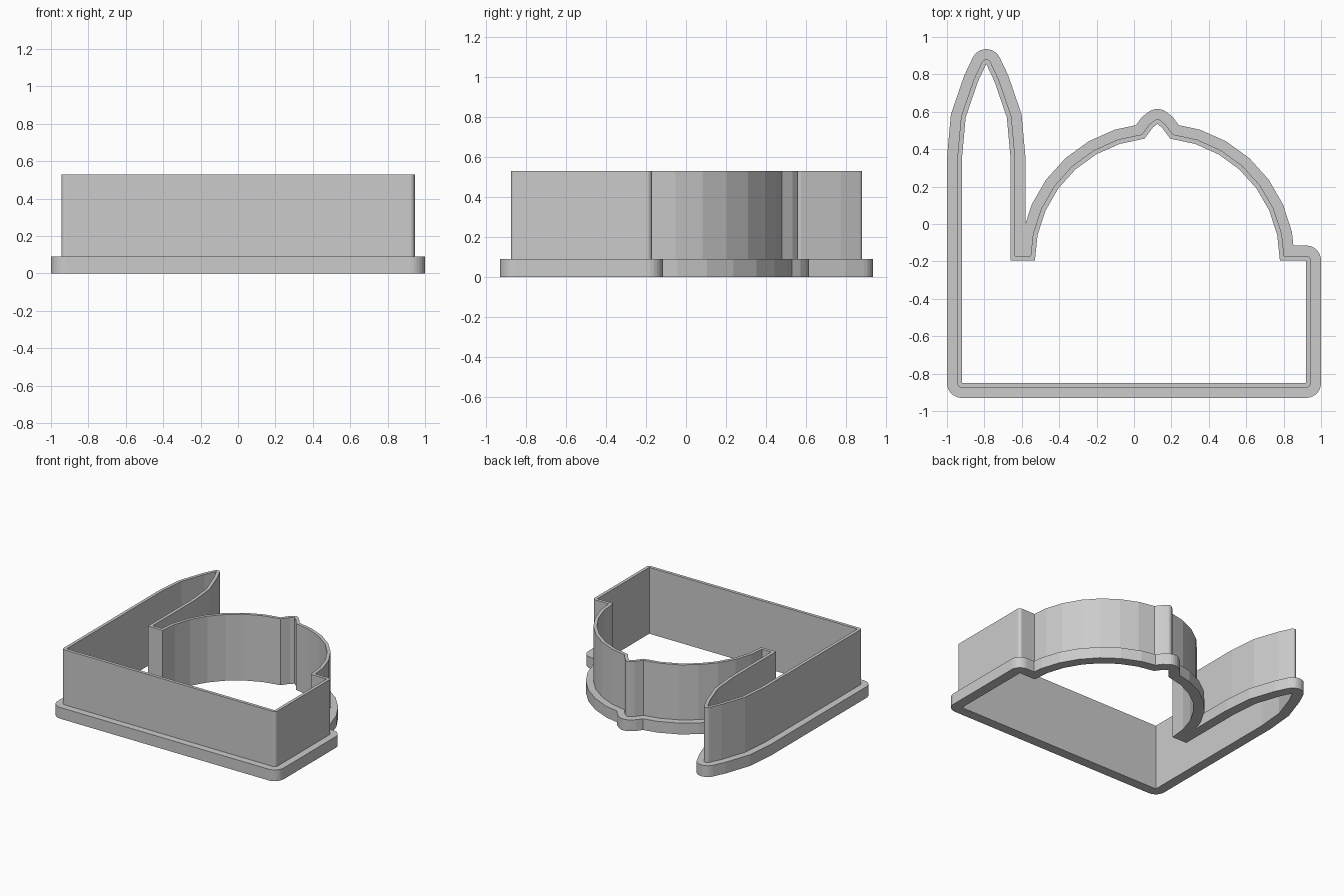
import bpy
import bmesh
from math import radians, cos, sin, ceil
from mathutils import Vector, Matrix
from mathutils.geometry import intersect_line_line_2d

cube = bpy.data.objects.get("Cube")
if cube:
    bpy.data.objects.remove(cube, do_unlink=True)

BASE_H, TOTAL_H = 0.09, 0.53
WALL, FLANGE = 0.025, 0.08
LEFT, RIGHT, BOTTOM, LEDGE = -0.92, 0.92, -0.85, -0.195
DOME_X, DOME_R = 0.125, 0.655
SPIRE_X = -0.79


def symmetric(half, axis):
    """Mirror the right half of an outline, which ends on the axis."""
    return half + [(2 * axis - x, y) for x, y in reversed(half[:-1])]


def offset(points, r):
    """Grow a counter-clockwise outline by r, rounding its outer corners."""
    out = []
    for i, p in enumerate(points):
        d0 = (p - points[i - 1]).normalized()
        d1 = (points[(i + 1) % len(points)] - p).normalized()
        n0, n1 = Vector((d0.y, -d0.x)), Vector((d1.y, -d1.x))
        turn = -d0.angle_signed(d1)
        if turn > radians(20):
            steps = ceil(turn / radians(15))
            out += [p + r * (Matrix.Rotation(turn * k / steps, 2) @ n0)
                    for k in range(steps + 1)]
        else:
            out.append(p + (n0 + n1) * r / (1 + n0.dot(n1)))
    return trim(out)


def trim(points):
    """Cut away the loop where a grown outline crosses itself."""
    n = len(points)
    for i in range(n):
        for j in range(i + 2, n):
            if (j + 1) % n == i:
                continue
            hit = intersect_line_line_2d(points[i], points[i + 1],
                                         points[j], points[(j + 1) % n])
            if hit:
                return trim(points[:i + 1] + [hit] + points[j + 1:])
    return points


# Inner outline: box, dome with a small finial, and a tall pointed tower
dome = [(DOME_X + DOME_R * cos(radians(a)), LEDGE + DOME_R * sin(radians(a)))
        for a in range(0, 85, 12)]
dome += [(DOME_X + 0.025, 0.515), (DOME_X, 0.535)]
tower = [(-0.66, LEDGE), (-0.66, 0.35), (-0.68, 0.57), (-0.747, 0.765),
         (SPIRE_X, 0.855)]
tower = symmetric(tower, SPIRE_X)[:-1]
outline = [(LEFT, BOTTOM), (RIGHT, BOTTOM), (RIGHT, LEDGE)]
outline += symmetric(dome, DOME_X) + tower
inner = [Vector(p) for p in outline]
wall, flange = offset(inner, WALL), offset(inner, FLANGE)

bm = bmesh.new()


def ring(points, z):
    verts = [bm.verts.new((p.x, p.y, z)) for p in points]
    edges = [bm.edges.new((v, verts[(i + 1) % len(verts)]))
             for i, v in enumerate(verts)]
    return verts, edges


def sides(points, low, high):
    """Vertical band; returns its bottom and top edges."""
    (a, ea), (b, eb) = ring(points, low), ring(points, high)
    for i in range(len(a)):
        j = (i + 1) % len(a)
        bm.faces.new((a[i], a[j], b[j], b[i]))
    return ea, eb


# Vertical faces, then the flat underside, step and rim
inner_low, inner_high = sides(inner, 0, TOTAL_H)
wall_low, wall_high = sides(wall, BASE_H, TOTAL_H)
flange_low, flange_high = sides(flange, 0, BASE_H)
for edges in (inner_low + flange_low, wall_low + flange_high,
              inner_high + wall_high):
    bmesh.ops.triangle_fill(bm, edges=edges, use_beauty=True)
bmesh.ops.recalc_face_normals(bm, faces=bm.faces)

mesh = bpy.data.meshes.new("flanged_cutter_wall")
bm.to_mesh(mesh)
bm.free()
cutter = bpy.data.objects.new("flanged_cutter_wall", mesh)
bpy.context.collection.objects.link(cutter)

# Plain grey plastic
grey = bpy.data.materials.new("grey_plastic")
grey.use_nodes = True
color = (0.6, 0.6, 0.6, 1)
grey.diffuse_color = color
grey.node_tree.nodes["Principled BSDF"].inputs["Base Color"].default_value = color
mesh.materials.append(grey)
